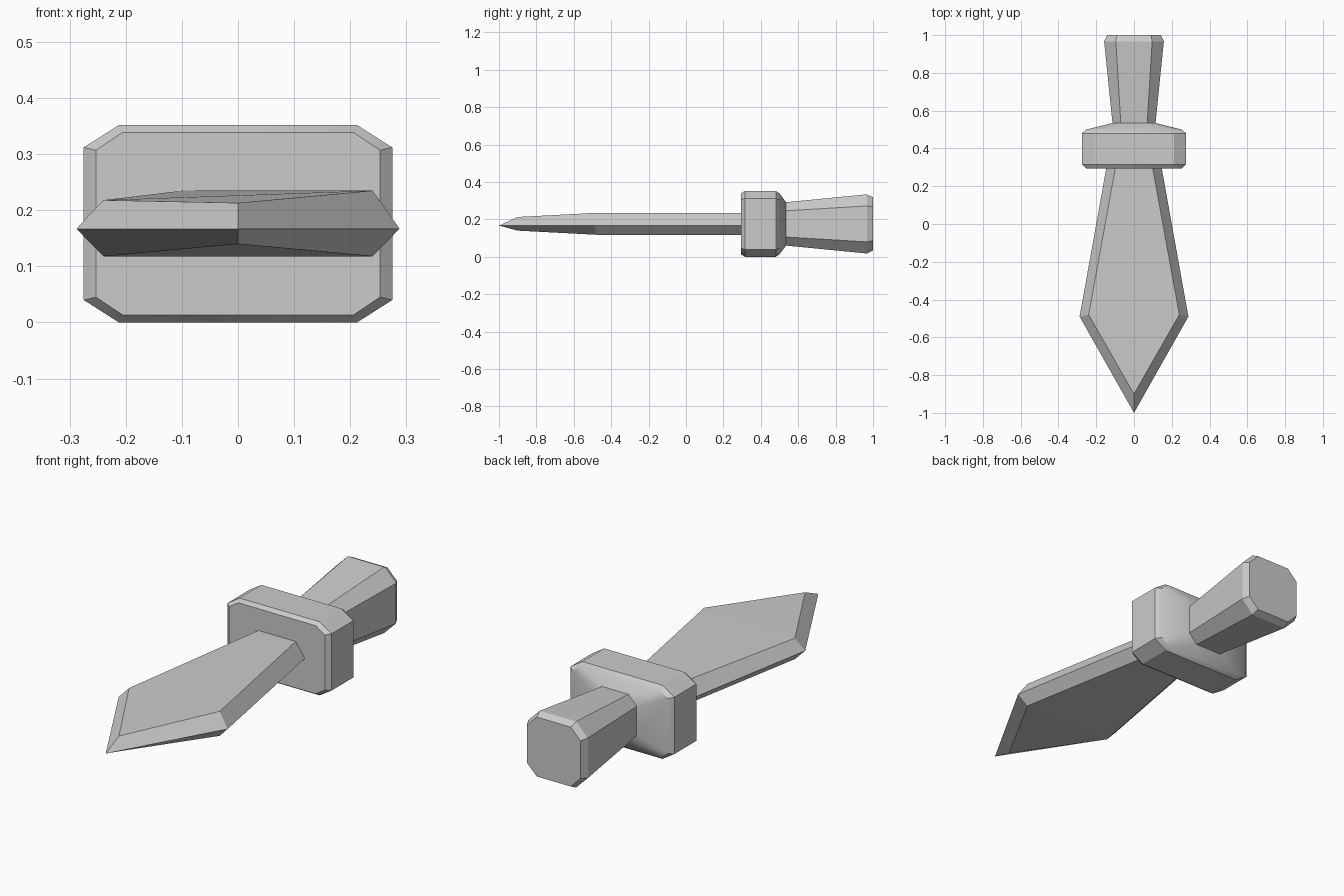
import bpy, bmesh, math

if "Cube" in bpy.data.objects:
    bpy.data.objects.remove(bpy.data.objects["Cube"])

CZ = 0.176  # height of the dagger's long axis


def loft(name, rings, cap_start=False, cap_end=False, smooth=False):
    """Skin equal-length closed rings into one mesh object."""
    bm = bmesh.new()
    loops = [[bm.verts.new(p) for p in ring] for ring in rings]
    for a, b in zip(loops, loops[1:]):
        n = len(a)
        for i in range(n):
            j = (i + 1) % n
            bm.faces.new((a[i], a[j], b[j], b[i]))
    if cap_start:
        bm.faces.new(loops[0])
    if cap_end:
        bm.faces.new(loops[-1])
    bmesh.ops.remove_doubles(bm, verts=bm.verts, dist=1e-4)
    bmesh.ops.recalc_face_normals(bm, faces=bm.faces)
    # open lofts: make sure the skin faces away from the axis
    if sum(f.normal.x * f.calc_center_median().x * f.calc_area() for f in bm.faces) < 0:
        bmesh.ops.reverse_faces(bm, faces=bm.faces)
    mesh = bpy.data.meshes.new(name)
    bm.to_mesh(mesh)
    bm.free()
    obj = bpy.data.objects.new(name, mesh)
    bpy.context.collection.objects.link(obj)
    if smooth:
        bpy.ops.object.select_all(action='DESELECT')
        obj.select_set(True)
        bpy.context.view_layer.objects.active = obj
        bpy.ops.object.shade_smooth_by_angle(angle=math.radians(30))
    return obj


def octagon(y, w, h, flat_w, flat_h):
    """Corner-cut rectangle: half sizes w, h with half flats flat_w, flat_h."""
    quarter = [(w, flat_h), (flat_w, h)]
    pts = quarter + [(-x, z) for x, z in reversed(quarter)]
    pts += [(-x, -z) for x, z in pts]
    return [(x, y, CZ + z) for x, z in pts]


# Guard: bevelled corner-cut block, sloping in to the grip neck
neck = octagon(0.535, 0.114, 0.116, 0.07, 0.07)
loft("guard", [
    octagon(0.295, 0.253, 0.163, 0.205, 0.131),
    octagon(0.315, 0.275, 0.176, 0.212, 0.136),
    octagon(0.48, 0.275, 0.176, 0.212, 0.136),
    octagon(0.50, 0.253, 0.163, 0.205, 0.131),
    neck,
], cap_start=True, smooth=True)

# Grip: flaring octagon with a bevelled end
loft("grip", [
    neck,
    octagon(0.967, 0.158, 0.158, 0.096, 0.096),
    octagon(1.0, 0.142, 0.142, 0.09, 0.09),
], cap_end=True)


# Blade: six-sided section, widest near the point
def blade_ring(y, edge, flat, z_left=0.235, y_edge=None):
    ye = y if y_edge is None else y_edge
    return [(-edge, ye, 0.167), (-flat, y, z_left), (flat, y, 0.235),
            (edge, ye, 0.167), (flat, y, 0.118), (-flat, y, 0.118)]


tip = [(0, -1.0, 0.167), (0, -0.9, 0.213), (0, -0.9, 0.213),
       (0, -1.0, 0.167), (0, -0.9, 0.14), (0, -0.9, 0.14)]
loft("blade", [
    blade_ring(0.30, 0.146, 0.098),
    blade_ring(-0.48, 0.288, 0.24, z_left=0.218, y_edge=-0.49),
    tip,
])
